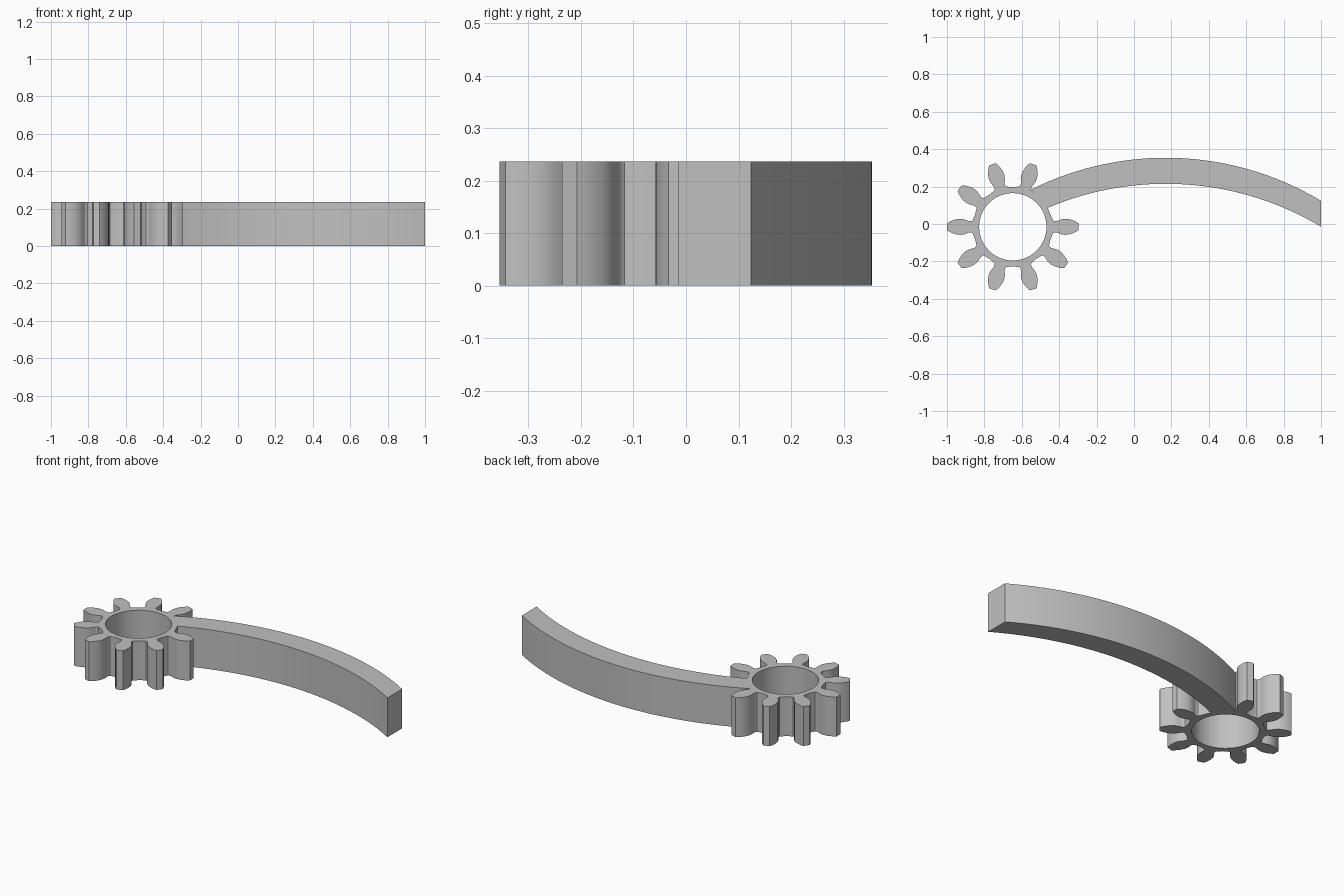
import bpy, bmesh
from math import sin, cos, sqrt, pi, radians
from mathutils import Vector

cube = bpy.data.objects.get("Cube")
if cube:
    bpy.data.objects.remove(cube, do_unlink=True)

HEIGHT = 0.236
CENTRE = Vector((-0.648, -0.015))
HOLE_RADIUS = 0.18
ROOT_RADIUS = 0.212
TEETH = 10
ARM_TOOTH = 1          # the arm takes the place of this tooth

grey = bpy.data.materials.new("plain grey")
grey.use_nodes = True
colour = (0.53, 0.53, 0.53, 1)
grey.diffuse_color = colour
grey.node_tree.nodes["Principled BSDF"].inputs["Base Color"].default_value = colour


def prism(name, loops):
    """Fill closed 2D loops (outline, then holes) and extrude them upwards."""
    bm = bmesh.new()
    edges = []
    for loop in loops:
        verts = [bm.verts.new((x, y, 0)) for x, y in loop]
        edges += [bm.edges.new((verts[i - 1], v)) for i, v in enumerate(verts)]
    bmesh.ops.triangle_fill(bm, use_beauty=True, edges=edges)
    result = bmesh.ops.extrude_face_region(bm, geom=bm.faces[:], use_keep_orig=True)
    top = [g for g in result["geom"] if isinstance(g, bmesh.types.BMVert)]
    bmesh.ops.translate(bm, verts=top, vec=(0, 0, HEIGHT))
    bmesh.ops.recalc_face_normals(bm, faces=bm.faces[:])
    mesh = bpy.data.meshes.new(name)
    bm.to_mesh(mesh)
    bm.free()
    mesh.materials.append(grey)
    obj = bpy.data.objects.new(name, mesh)
    bpy.context.collection.objects.link(obj)
    bpy.ops.object.select_all(action="DESELECT")
    obj.select_set(True)
    bpy.context.view_layer.objects.active = obj
    bpy.ops.object.shade_smooth_by_angle(angle=radians(32))
    return obj


def polar(radius, angle):
    return CENTRE + radius * Vector((cos(angle), sin(angle)))


# Gear wheel: half tooth as (distance from centre, half width), root to tip
half_tooth = [(0.214, 0.037), (0.217, 0.032), (0.224, 0.030), (0.233, 0.030),
              (0.245, 0.034), (0.26, 0.040), (0.28, 0.043), (0.30, 0.041),
              (0.32, 0.035), (0.338, 0.027), (0.3515, 0.018)]
tooth = [(r, -w) for r, w in half_tooth] + [(r, w) for r, w in reversed(half_tooth)]
outline = []
for i in range(TEETH):
    angle = 2 * pi * i / TEETH
    along = Vector((cos(angle), sin(angle)))
    across = Vector((-along.y, along.x))
    if i == ARM_TOOTH:
        outline += [polar(ROOT_RADIUS, angle + radians(d)) for d in (-9, -4, 0, 4, 9)]
    else:
        outline += [CENTRE + along * r + across * w for r, w in tooth]
    outline.append(polar(ROOT_RADIUS, angle + pi / TEETH))
hole = [polar(HOLE_RADIUS, 2 * pi * k / 64) for k in range(64)]
prism("gear_wheel", [outline, hole])

# Curved arm: the same arc twice, one below the other
ARC_RADIUS = 1.613
PEAK_X = 0.17


def arc(start_x, peak_y, steps=32):
    points = []
    for k in range(steps + 1):
        x = start_x + (1 - start_x) * k / steps
        drop = ARC_RADIUS - sqrt(ARC_RADIUS ** 2 - (x - PEAK_X) ** 2)
        points.append((x, peak_y - drop))
    return points


prism("curved_arm", [arc(-0.47, 0.215) + arc(-0.55, 0.354)[::-1]])
